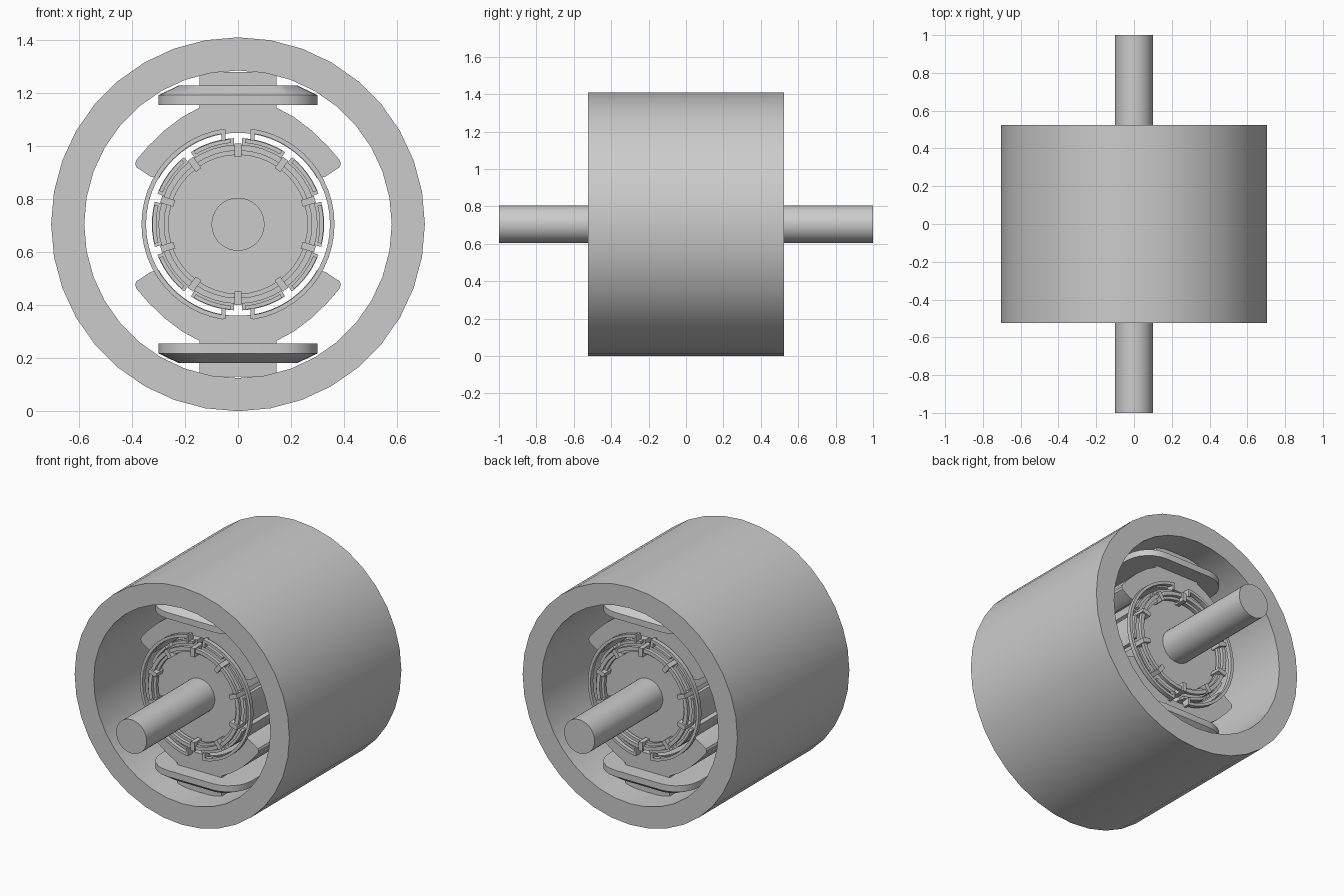
import bpy
import bmesh
from math import sin, cos, radians, asin, degrees
from mathutils import Matrix

cube = bpy.data.objects.get("Cube")
if cube:
    bpy.data.objects.remove(cube, do_unlink=True)

AXIS_Z = 0.705      # height of the shaft axis
SLOTS = 10
PITCH = 360 / SLOTS
parts = []


def finish(name, bm):
    bmesh.ops.recalc_face_normals(bm, faces=bm.faces)
    mesh = bpy.data.meshes.new(name)
    bm.to_mesh(mesh)
    bm.free()
    obj = bpy.data.objects.new(name, mesh)
    obj.location.z = AXIS_Z
    bpy.context.collection.objects.link(obj)
    parts.append(obj)
    return obj


def polar(r, deg):
    return (r * cos(radians(deg)), r * sin(radians(deg)))


def arc(r, a0, a1, n):
    return [polar(r, a0 + (a1 - a0) * i / n) for i in range(n + 1)]


def add_prism(bm, points, y0, y1):
    """Extrude an x-z outline along y."""
    face = bm.faces.new([bm.verts.new((x, y0, z)) for x, z in points])
    out = bmesh.ops.extrude_face_region(bm, geom=[face])["geom"]
    verts = [g for g in out if isinstance(g, bmesh.types.BMVert)]
    bmesh.ops.translate(bm, vec=(0, y1 - y0, 0), verts=verts)


def add_band(bm, r0, r1, a0, a1, y0, y1, n):
    """Curved bar of rectangular section around the axis."""
    add_prism(bm, arc(r1, a0, a1, n) + arc(r0, a1, a0, n), y0, y1)


def add_bar(bm, r0, r1, half_width, deg, y0, y1, shift=0):
    """Radial bar, optionally shifted sideways from the radius."""
    c, s = cos(radians(deg)), sin(radians(deg))
    pts = [(r0, shift - half_width), (r1, shift - half_width),
           (r1, shift + half_width), (r0, shift + half_width)]
    add_prism(bm, [(u * c - v * s, u * s + v * c) for u, v in pts], y0, y1)


def add_ring(bm, r0, r1, y0, y1, n):
    """Closed rectangular-section ring around the axis."""
    loops = []
    for i in range(n):
        x, z = polar(1, 360 * i / n)
        loops.append([bm.verts.new((r * x, y, r * z))
                      for r, y in ((r0, y0), (r1, y0), (r1, y1), (r0, y1))])
    for i in range(n):
        a, b = loops[i], loops[(i + 1) % n]
        for j in range(4):
            k = (j + 1) % 4
            bm.faces.new((a[j], a[k], b[k], b[j]))


# Outer housing
bm = bmesh.new()
add_ring(bm, 0.58, 0.705, -0.525, 0.525, 36)
finish("housing_ring", bm)

# Shaft
bm = bmesh.new()
add_prism(bm, arc(0.1, 0, 350, 35), -1, 1)
finish("shaft", bm)

# Slotted rotor core
outline = []
half = degrees(asin(0.016 / 0.325))
for k in range(SLOTS):
    a = 90 + PITCH * k
    outline += [polar(0.295, a - half), polar(0.295, a + half)]
    outline += arc(0.325, a + half, a + PITCH - half, 6)
bm = bmesh.new()
add_prism(bm, outline, -0.36, 0.36)
finish("rotor_core", bm)

# Pole pieces: stem with a flared, rounded shoe around the rotor
side = [(0.145, 0.575), (0.145, 0.44), (0.21, 0.405), (0.28, 0.352),
        (0.34, 0.293), (0.383, 0.243), (0.388, 0.228), (0.383, 0.215),
        (0.33, 0.18)]
bore = arc(0.345, 30, 150, 24)
pole = side + bore + [(-x, z) for x, z in reversed(side)]


def coil_loop(bm, hx, hy, radius, z):
    """Rounded rectangle of vertices in a horizontal plane."""
    verts = []
    for q, (sx, sy) in enumerate(((1, 1), (-1, 1), (-1, -1), (1, -1))):
        for x, y in arc(radius, 90 * q, 90 * q + 90, 6):
            verts.append(bm.verts.new((sx * (hx - radius) + x,
                                       sy * (hy - radius) + y, z)))
    return verts


for label, turn in (("upper", 0), ("lower", 180)):
    rotate = Matrix.Rotation(radians(turn), 4, "Y")

    bm = bmesh.new()
    add_prism(bm, pole, -0.36, 0.36)
    bm.transform(rotate)
    finish(label + "_pole", bm)

    # Field coil wrapped round the stem, tapered on its outward side
    bm = bmesh.new()
    loops = [coil_loop(bm, 0.145, 0.36, 0.01, 0.45),
             coil_loop(bm, 0.3, 0.45, 0.15, 0.45),
             coil_loop(bm, 0.3, 0.45, 0.15, 0.487),
             coil_loop(bm, 0.225, 0.40, 0.10, 0.523),
             coil_loop(bm, 0.145, 0.36, 0.01, 0.523)]
    for i, a in enumerate(loops):
        b = loops[(i + 1) % len(loops)]
        for j in range(len(a)):
            k = (j + 1) % len(a)
            bm.faces.new((a[j], a[k], b[k], b[j]))
    bm.transform(rotate)
    finish(label + "_field_coil", bm)

# End windings on both rotor faces
for label, s in (("front", -1), ("back", 1)):
    bm = bmesh.new()
    add_ring(bm, 0.278, 0.30, s * 0.395, s * 0.415, 40)
    add_ring(bm, 0.262, 0.278, s * 0.375, s * 0.395, 40)
    finish(label + "_winding_rings", bm)

    bm = bmesh.new()
    for k in range(SLOTS):
        add_bar(bm, 0.253, 0.305, 0.013, 90 + PITCH * k, s * 0.34, s * 0.425)
    finish(label + "_winding_bars", bm)

    bm = bmesh.new()
    for k in range(SLOTS):
        a = 90 + PITCH * k
        add_band(bm, 0.308, 0.323, a + 5, a + PITCH - 5,
                 s * 0.35, s * 0.385, 6)
    finish(label + "_tooth_windings", bm)

    # Two outer half loops with hooked ends
    bm = bmesh.new()
    for start in (-81, 99):
        add_band(bm, 0.347, 0.364, start, start + 162, s * 0.375, s * 0.4, 24)
    for deg in (90, 270):
        for shift in (-0.055, 0.055):
            add_bar(bm, 0.315, 0.358, 0.007, deg, s * 0.35, s * 0.4, shift)
    finish(label + "_outer_half_loops", bm)

# Smooth the curved walls, keep the edges sharp
bpy.ops.object.select_all(action="DESELECT")
for obj in parts:
    obj.select_set(True)
bpy.context.view_layer.objects.active = parts[0]
bpy.ops.object.shade_smooth_by_angle(angle=radians(30))
bpy.ops.object.select_all(action="DESELECT")
